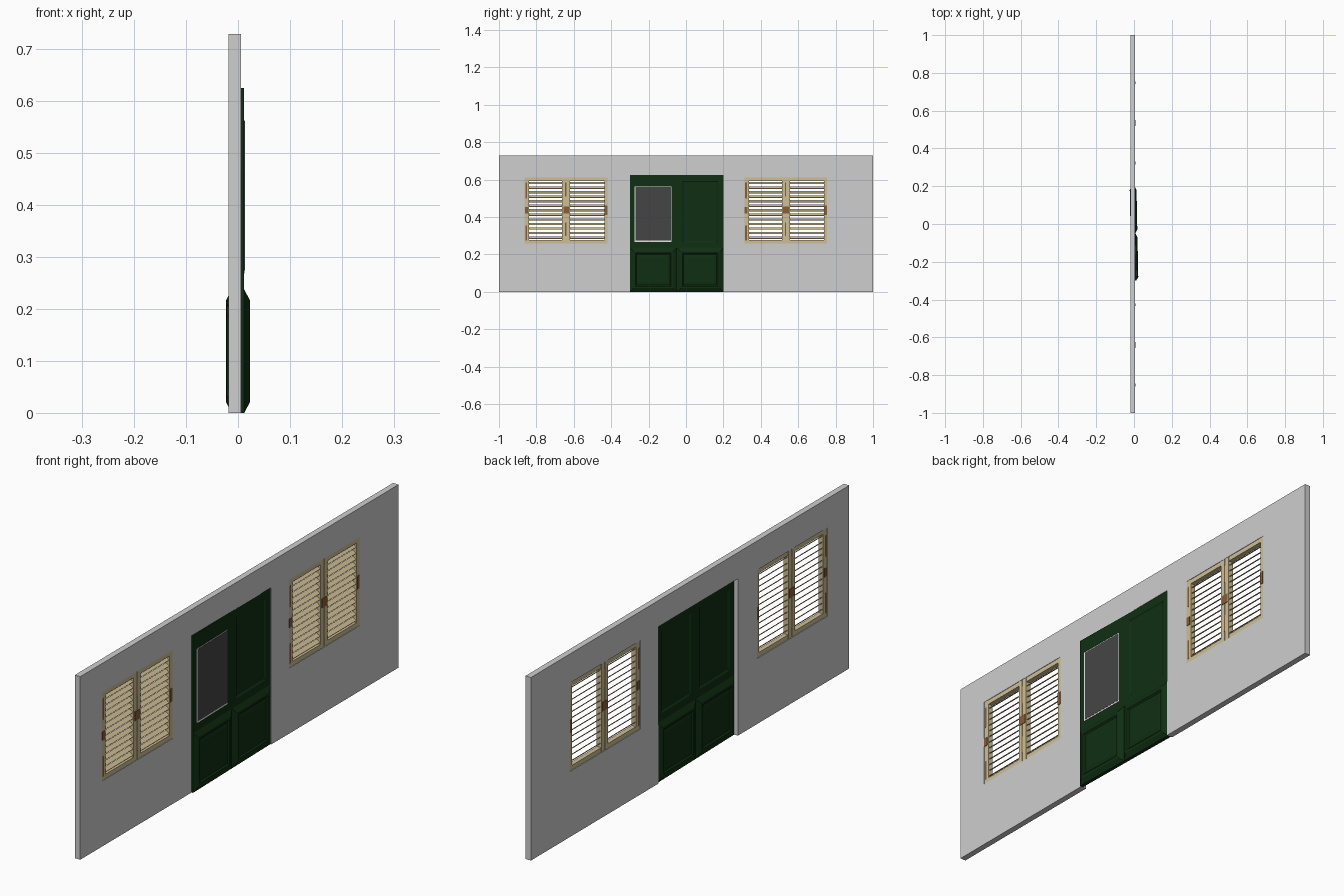
import bpy, bmesh, math
from mathutils import Matrix

if "Cube" in bpy.data.objects:
    bpy.data.objects.remove(bpy.data.objects["Cube"])


def material(name, rgb):
    m = bpy.data.materials.new(name)
    m.diffuse_color = (*rgb, 1)
    m.use_nodes = True
    m.node_tree.nodes["Principled BSDF"].inputs["Base Color"].default_value = m.diffuse_color
    return m


PLASTER = material("wall_grey", (0.62, 0.62, 0.62))
GREEN = material("door_green", (0.005, 0.028, 0.006))
CREAM = material("shutter_cream", (0.62, 0.52, 0.30))
RUST = material("rust_brown", (0.26, 0.11, 0.035))
SCREEN = material("screen_grey", (0.06, 0.06, 0.06))
WHITE = material("fringe_white", (0.85, 0.85, 0.85))


def finish(bm, name, mat):
    bmesh.ops.recalc_face_normals(bm, faces=bm.faces[:])
    me = bpy.data.meshes.new(name)
    bm.to_mesh(me)
    bm.free()
    me.materials.append(mat)
    ob = bpy.data.objects.new(name, me)
    bpy.context.collection.objects.link(ob)
    return ob


def add_box(bm, x0, x1, y0, y1, z0, z1, tilt=0):
    mat = (Matrix.Translation(((x0 + x1) / 2, (y0 + y1) / 2, (z0 + z1) / 2))
           @ Matrix.Rotation(tilt, 4, 'Y')
           @ Matrix.Diagonal((x1 - x0, y1 - y0, z1 - z0, 1)))
    bmesh.ops.create_cube(bm, size=1, matrix=mat)


# Wall: grid of cells with the door and window openings left out
WIN_Z = (0.26, 0.612)
WIN_Y = (-0.863, 0.312)
WIN_W = 0.443
ys = [-1, WIN_Y[0], WIN_Y[0] + WIN_W, -0.3, 0.2, WIN_Y[1], WIN_Y[1] + WIN_W, 1]
zs = [0, WIN_Z[0], WIN_Z[1], 0.624, 0.728]
bm = bmesh.new()
grid = [[bm.verts.new((-0.018, y, z)) for z in zs] for y in ys]
for i in range(len(ys) - 1):
    for j in range(len(zs) - 1):
        if (i in (1, 5) and j == 1) or (i == 3 and j < 3):
            continue
        bm.faces.new((grid[i][j], grid[i + 1][j], grid[i + 1][j + 1], grid[i][j + 1]))
bmesh.ops.delete(bm, geom=[v for v in bm.verts if not v.link_faces], context='VERTS')
ext = bmesh.ops.extrude_face_region(bm, geom=bm.faces[:])
bmesh.ops.translate(bm, vec=(0.024, 0, 0),
                    verts=[g for g in ext['geom'] if isinstance(g, bmesh.types.BMVert)])
finish(bm, "wall", PLASTER)

# Door: set slightly askew in its opening
DOOR_Y, DOOR_TURN = -0.05, 0.02


def place_door(ob):
    ob.location.y = DOOR_Y
    ob.rotation_euler.z = DOOR_TURN


def door_panel(name, y0, y1, z0, z1, front, back):
    """Closed panel from nested rectangles, each given as (inset, depth)."""
    bm = bmesh.new()
    rings = []
    for inset, x in [(i, -d) for i, d in reversed(back)] + front:
        a, b, c, d = y0 + inset, y1 - inset, z0 + inset, z1 - inset
        rings.append([bm.verts.new((x, y, z)) for y, z in ((a, c), (b, c), (b, d), (a, d))])
    for r, s in zip(rings, rings[1:]):
        for k in range(4):
            bm.faces.new((r[k], r[(k + 1) % 4], s[(k + 1) % 4], s[k]))
    bm.faces.new(rings[0])
    bm.faces.new(rings[-1])
    place_door(finish(bm, name, GREEN))


flat = [(0, 0.007)]
sunk = [(0, 0.007), (0.030, 0.007), (0.036, 0.003)]
raised = [(0, 0.007), (0.02, 0.018), (0.03, 0.018), (0.036, 0.013), (0.05, 0.016)]
door_panel("door_upper_screen_panel", -0.25, 0, 0.237, 0.624, flat, sunk)
door_panel("door_upper_solid_panel", 0, 0.25, 0.237, 0.624, sunk, sunk)
door_panel("door_lower_panel_a", -0.25, 0, 0, 0.237, raised, raised)
door_panel("door_lower_panel_b", 0, 0.25, 0, 0.237, raised, raised)

# Door screen with pale frayed edge
for name, mat, x1, e in (("screen_fringe", WHITE, 0.008, 0), ("door_screen", SCREEN, 0.009, 0.006)):
    bm = bmesh.new()
    add_box(bm, 0.0065, x1, -0.226 + e, -0.028 - e * 0.3, 0.268 + e, 0.563 - e * 0.4)
    place_door(finish(bm, name, mat))

# Louvred shutter windows
SLATS = 13
X0, X1 = -0.016, 0.005
for n, y in enumerate(WIN_Y, 1):
    z0, z1 = WIN_Z
    yr = y + WIN_W
    bm = bmesh.new()
    for a, b in ((y, y + 0.024), (y + 0.2, y + 0.22), (y + 0.223, y + 0.243), (yr - 0.016, yr)):
        add_box(bm, X0, X1, a, b, z0, z1)
    for a, b in ((z0, z0 + 0.018), (z1 - 0.018, z1)):
        add_box(bm, X0 + 0.001, X1 - 0.001, y, yr, a, b)
    add_box(bm, X0 + 0.003, X1 - 0.003, y + 0.215, y + 0.228, z0, z1)
    finish(bm, f"window_frame_{n}", CREAM)

    bm = bmesh.new()
    lo, hi = z0 + 0.018, z1 - 0.018
    pitch = (hi - lo) / SLATS
    for k in range(SLATS):
        zc = lo + (k + 0.5) * pitch
        for a, b in ((y + 0.022, y + 0.202), (y + 0.241, yr - 0.014)):
            add_box(bm, -0.0145, 0.0035, a, b, zc - 0.0012, zc + 0.0012, math.radians(35))
    finish(bm, f"window_slats_{n}", CREAM)

    # Rusty latch, hinges and worn edges
    bm = bmesh.new()
    for a, b, c, d in ((0.207, 0.238, 0.42, 0.457), (0.428, 0.442, 0.41, 0.462),
                       (0.002, 0.018, 0.42, 0.455)):
        add_box(bm, X0 - 0.001, X1 + 0.002, y + a, y + b, c, d)
    for a, b, c, d in ((0.004, 0.014, 0.50, 0.585), (0.004, 0.014, 0.275, 0.355),
                       (0.217, 0.223, 0.51, 0.585), (0.217, 0.223, 0.30, 0.37)):
        add_box(bm, X0 - 0.0005, X1 + 0.0005, y + a, y + b, c, d)
    finish(bm, f"window_hardware_{n}", RUST)
